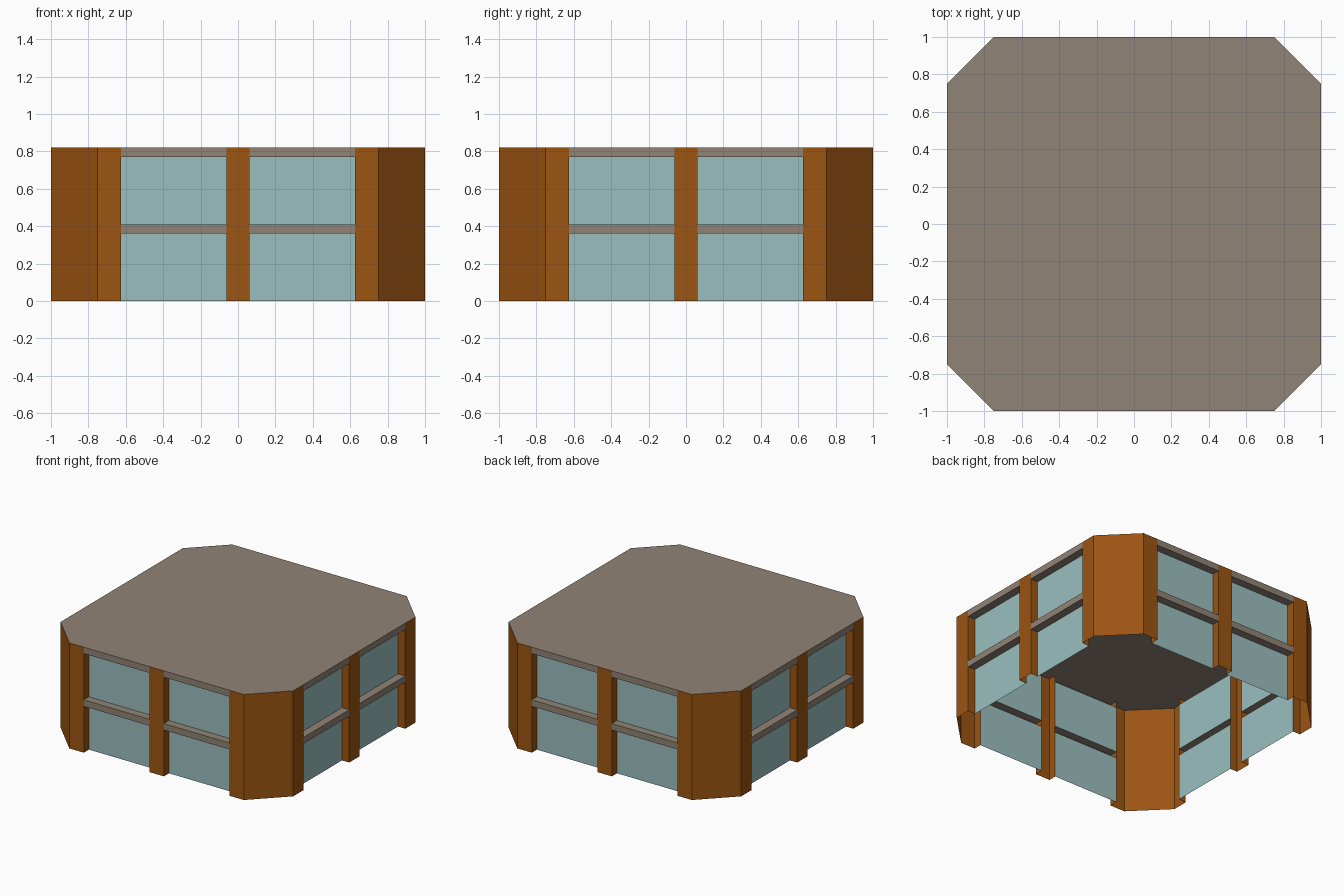
import bpy, math

if "Cube" in bpy.data.objects:
    bpy.data.objects.remove(bpy.data.objects["Cube"])

H, MID, T = 0.82, 0.41, 0.05        # height, mid band top, band thickness
GLASS_Y, C, W = -0.9375, 0.75, 0.0625  # glass depth, corner cut, mullion half width
END = C - 2 * W                     # inner edge of the corner posts
SIDES = ["front", "right", "back", "left"]


def material(name, rgb):
    m = bpy.data.materials.new(name)
    m.diffuse_color = (*rgb, 1)
    m.use_nodes = True
    m.node_tree.nodes["Principled BSDF"].inputs["Base Color"].default_value = m.diffuse_color
    return m


wood = material("wood", (0.33, 0.09, 0.006))
glass = material("glass", (0.33, 0.52, 0.52))
stone = material("stone", (0.28, 0.23, 0.18))


def make_mesh(name, verts, faces, mat):
    me = bpy.data.meshes.new(name)
    me.from_pydata(verts, [], faces)
    me.materials.append(mat)
    return me


def sheet(name, start, end, mat):
    """Open sheet joining two matching rows of points."""
    n = len(start)
    faces = [(i, n + i, n + i + 1, i + 1) for i in range(n - 1)]
    return make_mesh(name, start + end, faces, mat)


def upright(name, profile, z0, z1, mat):
    """Open plan profile raised from z0 to z1, facing outward."""
    return sheet(name, [(x, y, z1) for x, y in profile],
                 [(x, y, z0) for x, y in profile], mat)


def band(name, x0, x1, profile, mat):
    """Open (y, z) section swept along x."""
    return sheet(name, [(x0, y, z) for y, z in profile],
                 [(x1, y, z) for y, z in profile], mat)


def place(me, name, turn=0):
    ob = bpy.data.objects.new(name, me)
    ob.rotation_euler.z = turn * math.pi / 2
    bpy.context.collection.objects.link(ob)


# Hollow corner post and centre mullion, open toward the inside
post = upright("corner_post", [(END, GLASS_Y), (END, -1), (C, -1), (1, -C),
                               (1, -END), (-GLASS_Y, -END)], 0, H, wood)
mullion = upright("mullion", [(-W, GLASS_Y), (-W, -1), (W, -1), (W, GLASS_Y)],
                  0, H, wood)
parts = [("corner_post", post), ("mullion", mullion)]

# Each bay: two panes, a middle band and a roof fascia
for bay, x0, x1 in (("a", -END, -W), ("b", W, END)):
    for label, z0, z1 in (("lower", 0, MID - T), ("upper", MID, H - T)):
        name = f"{label}_pane_{bay}"
        parts.append((name, upright(name, [(x0, GLASS_Y), (x1, GLASS_Y)], z0, z1, glass)))
    for label, z in (("middle_band", MID), ("roof_fascia", H)):
        section = [(GLASS_Y, z - T), (-1, z - T), (-1, z), (GLASS_Y, z)]
        if z == H:
            section.pop()           # the roof closes the fascia
        name = f"{label}_{bay}"
        parts.append((name, band(name, x0, x1, section, stone)))

# Repeat the side four times round the building
for turn, side in enumerate(SIDES):
    for name, me in parts:
        place(me, f"{side}_{name}", turn)

# Flat roof with cut corners
outline = []
for sx, sy in ((1, -1), (1, 1), (-1, 1), (-1, -1)):
    pair = [(C * sx, sy, H), (sx, C * sy, H)]
    outline += pair if sx * sy < 0 else pair[::-1]
place(make_mesh("roof", outline, [tuple(range(8))], stone), "roof")
